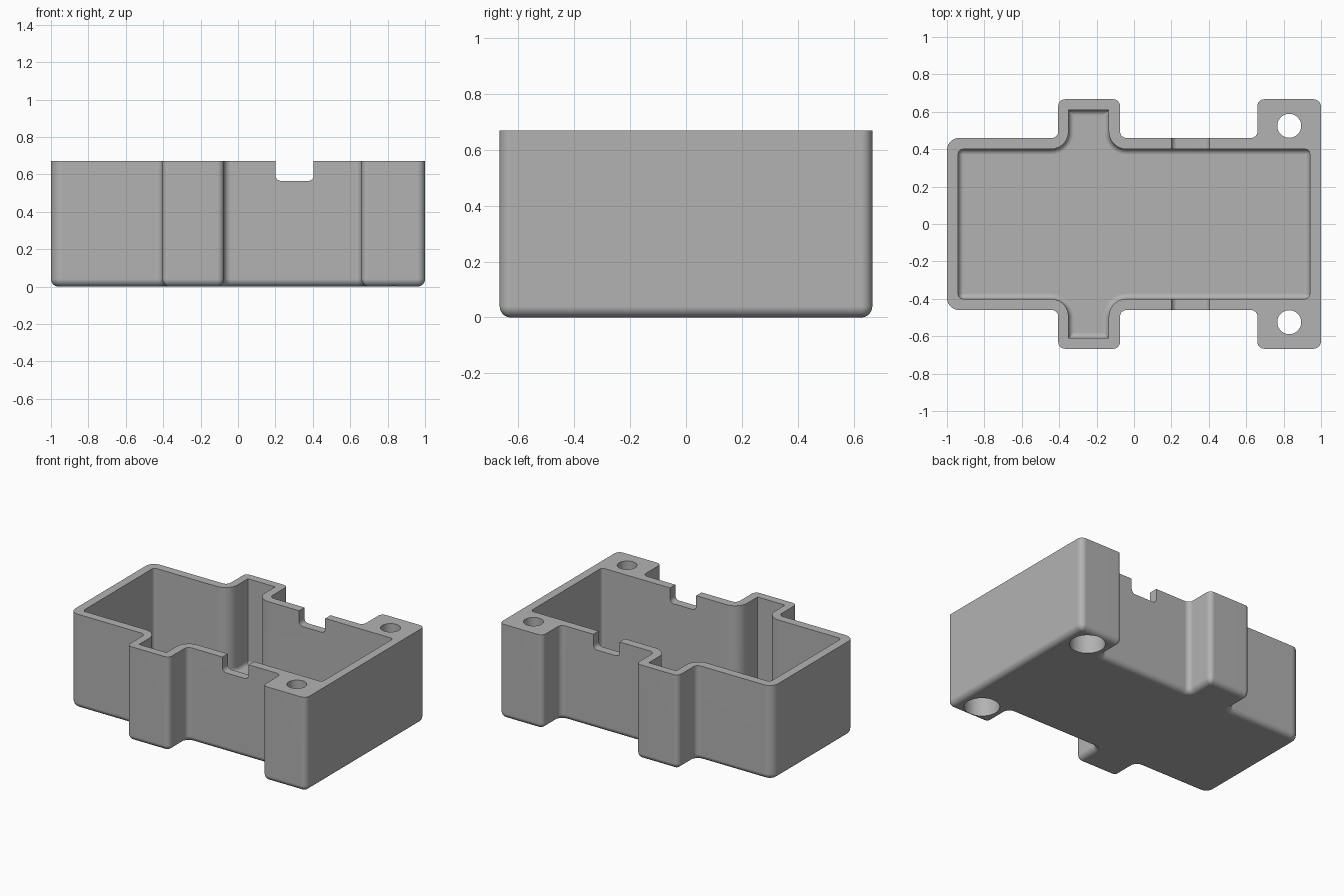
import bpy
import bmesh
from math import sin, cos, pi, radians
from mathutils import Vector, Matrix

if "Cube" in bpy.data.objects:
    bpy.data.objects.remove(bpy.data.objects["Cube"], do_unlink=True)

HEIGHT = 0.67
FLOOR = 0.06
STEPS = 7

grey = bpy.data.materials.new("plain grey")
grey.use_nodes = True
GREY = (0.45, 0.45, 0.45, 1)
grey.diffuse_color = GREY
grey.node_tree.nodes["Principled BSDF"].inputs["Base Color"].default_value = GREY


def mirrored(half):
    """Close a left-to-right back outline by mirroring it to the front."""
    return half[::-1] + [(x, -y, r) for x, y, r in half]


def ring(corners, inset):
    """Right-angled outline with rounded corners, moved inwards by inset."""
    points = []
    for i, (x, y, r) in enumerate(corners):
        p = Vector((x, y))
        u = (p - Vector(corners[i - 1][:2])).normalized()
        v = (Vector(corners[(i + 1) % len(corners)][:2]) - p).normalized()
        p += (v - u) * inset if u.cross(v) > 0 else (u - v) * inset
        r = max(r - inset, 0.002) if u.cross(v) > 0 else r + inset
        centre = p + (v - u) * r
        for k in range(STEPS + 1):
            t = k / STEPS * pi / 2
            points.append(centre + r * (u * sin(t) - v * cos(t)))
    return points


def loft(name, corners, bottom, top, fillet=0):
    """Extrude an outline, rounding its lower rim."""
    levels = [(0, bottom)]
    if fillet:
        angles = [k / STEPS * pi / 2 for k in range(STEPS + 1)]
        levels = [(fillet * (1 - sin(t)), bottom + fillet * (1 - cos(t)))
                  for t in angles]
    levels.append((0, top))
    bm = bmesh.new()
    rings = [[bm.verts.new((p.x, p.y, z)) for p in ring(corners, d)]
             for d, z in levels]
    n = len(rings[0])
    for a, b in zip(rings, rings[1:]):
        for i in range(n):
            j = (i + 1) % n
            bm.faces.new((a[i], a[j], b[j], b[i]))
    bm.faces.new(rings[0][::-1])
    bm.faces.new(rings[-1])
    return finish(name, bm)


def cylinder(name, x, y, radius, bottom, top):
    bm = bmesh.new()
    bmesh.ops.create_cone(bm, cap_ends=True, segments=48, radius1=radius,
                          radius2=radius, depth=top - bottom,
                          matrix=Matrix.Translation((x, y, (top + bottom) / 2)))
    return finish(name, bm)


def finish(name, bm):
    bmesh.ops.recalc_face_normals(bm, faces=bm.faces[:])
    mesh = bpy.data.meshes.new(name)
    bm.to_mesh(mesh)
    bm.free()
    mesh.materials.append(grey)
    obj = bpy.data.objects.new(name, mesh)
    bpy.context.collection.objects.link(obj)
    return obj


def cut(target, cutter):
    mod = target.modifiers.new("cut", 'BOOLEAN')
    mod.operation = 'DIFFERENCE'
    mod.solver = 'EXACT'
    mod.object = cutter
    bpy.context.view_layer.objects.active = target
    bpy.ops.object.modifier_apply(modifier=mod.name)
    bpy.data.objects.remove(cutter, do_unlink=True)


# Outer shell with side bulges and screw towers
outer = mirrored([(-1, 0.46, 0.065), (-0.405, 0.46, 0.035),
                  (-0.405, 0.667, 0.035), (-0.075, 0.667, 0.035),
                  (-0.075, 0.46, 0.035), (0.66, 0.46, 0.035),
                  (0.66, 0.667, 0.035), (1, 0.667, 0.04)])
case = loft("enclosure_body", outer, 0, HEIGHT, 0.04)

# Cavity
inner = mirrored([(-0.94, 0.4, 0.025), (-0.35, 0.4, 0.095),
                  (-0.35, 0.61, 0.002), (-0.135, 0.61, 0.002),
                  (-0.135, 0.4, 0.095), (0.94, 0.4, 0.025)])
cut(case, loft("cavity_cutter", inner, FLOOR, HEIGHT + 0.1, 0.03))

# Cable notches through both long walls
slot = [(0.2, 0.565, 0.03), (0.405, 0.565, 0.03),
        (0.405, 0.8, 0.03), (0.2, 0.8, 0.03)]
notch = loft("notch_cutter", slot, -0.55, 0.55)
notch.data.transform(Matrix.Rotation(radians(90), 4, 'X'))
cut(case, notch)

# Screw holes with wide pockets from below
for side in (-1, 1):
    y = side * 0.525
    cut(case, cylinder("screw_hole_cutter", 0.83, y, 0.064, -0.1, HEIGHT + 0.1))
    cut(case, cylinder("screw_pocket_cutter", 0.83, y, 0.115, -0.1, 0.4))

# Smooth fillets, crisp rims
bpy.ops.object.select_all(action='DESELECT')
case.select_set(True)
bpy.context.view_layer.objects.active = case
bpy.ops.object.shade_smooth_by_angle(angle=radians(35))
normals = case.modifiers.new("even_normals", 'WEIGHTED_NORMAL')
normals.keep_sharp = True
